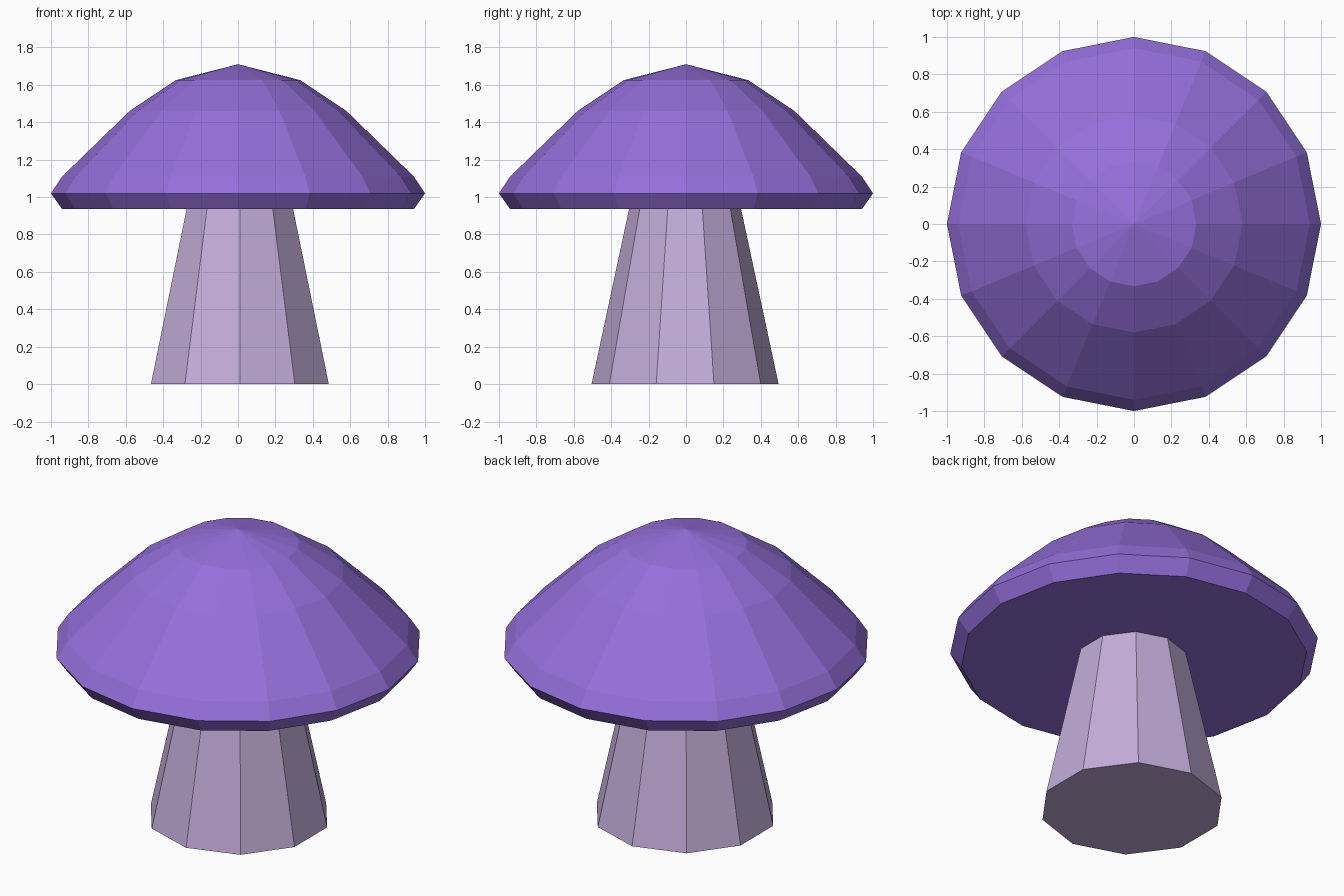
import bpy, bmesh
from math import sin, cos, pi

if "Cube" in bpy.data.objects:
    bpy.data.objects.remove(bpy.data.objects["Cube"])


def material(name, color):
    m = bpy.data.materials.new(name)
    m.diffuse_color = color
    m.use_nodes = True
    m.node_tree.nodes["Principled BSDF"].inputs["Base Color"].default_value = m.diffuse_color
    return m


def lathe(name, profile, sides, start, center, mat):
    """Closed flat-faced solid of revolution; radius 0 gives a single tip."""
    bm = bmesh.new()
    rings = []
    for r, z in profile:
        n = sides if r > 0 else 1
        rings.append([bm.verts.new((center[0] + r * cos(start + 2 * pi * i / sides),
                                    center[1] + r * sin(start + 2 * pi * i / sides), z))
                      for i in range(n)])
    for a, b in zip(rings, rings[1:]):
        for i in range(sides):
            j = (i + 1) % sides
            if len(b) == 1:
                bm.faces.new((a[i], a[j], b[0]))
            else:
                bm.faces.new((a[i], a[j], b[j], b[i]))
    # End caps
    for ring in (rings[0], rings[-1]):
        if len(ring) > 1:
            bm.faces.new(ring)
    bmesh.ops.recalc_face_normals(bm, faces=bm.faces)
    mesh = bpy.data.meshes.new(name)
    bm.to_mesh(mesh)
    bm.free()
    mesh.materials.append(mat)
    obj = bpy.data.objects.new(name, mesh)
    bpy.context.collection.objects.link(obj)
    return obj


purple = material("cap_purple", (0.30, 0.16, 0.71, 1))
lilac = material("stem_lilac", (0.55, 0.42, 0.70, 1))

# Tapered ten-sided stem, one corner facing front, top buried in the cap
lathe("stem", [(0.50, 0), (0.29, 0.98)], 10, -pi / 2, (0.01, -0.005), lilac)

# Sixteen-sided domed cap with flat underside and bevelled rim
lathe("cap", [(0.94, 0.935), (1.0, 1.02), (0.94, 1.11), (0.58, 1.46),
              (0.333, 1.625), (0, 1.71)], 16, 0, (0, 0), purple)
